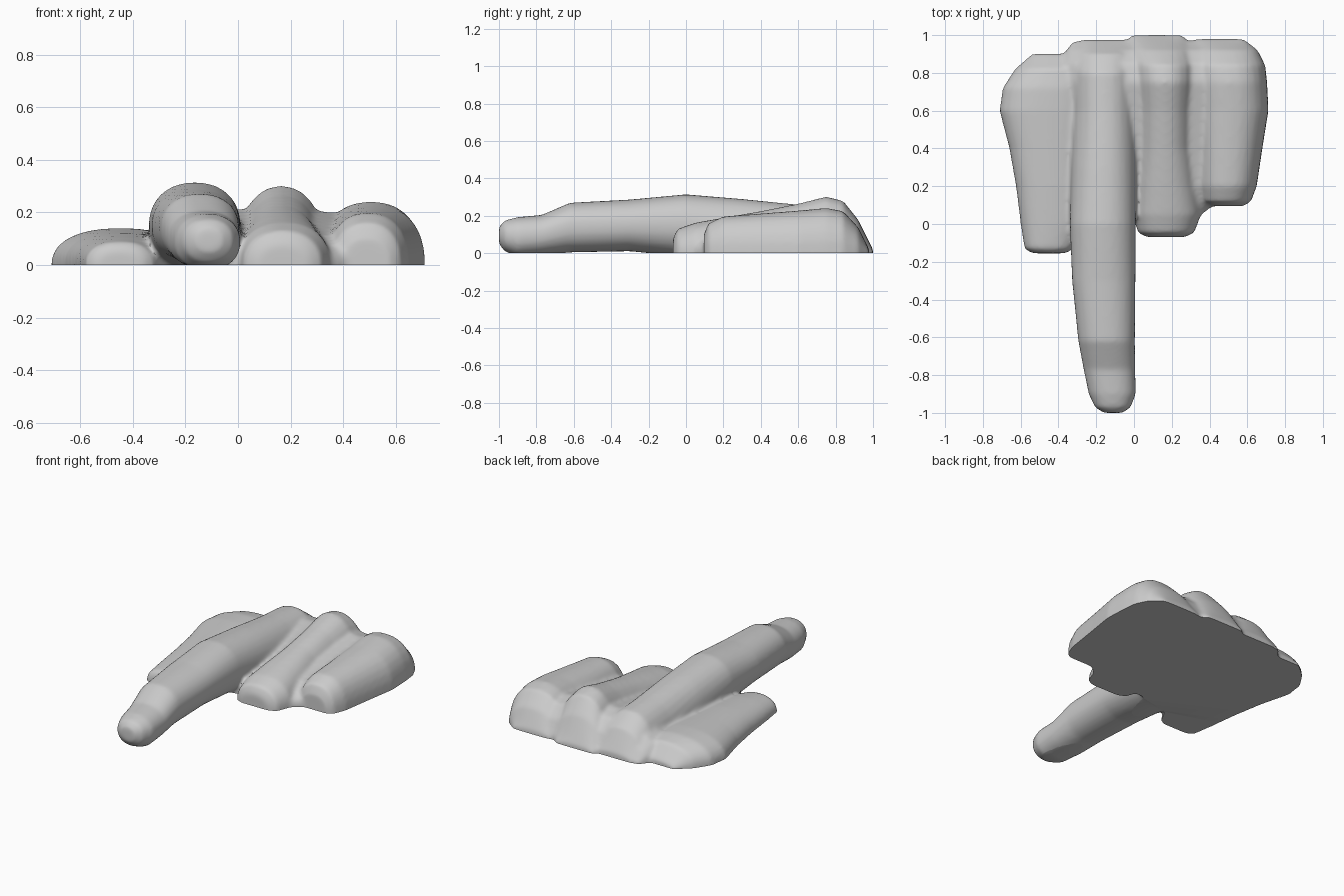
import bpy, bmesh
from math import cos, sin, tau, copysign

cube = bpy.data.objects.get("Cube")
if cube:
    bpy.data.objects.remove(cube)

grey = bpy.data.materials.new("stone grey")
grey.use_nodes = True
grey.diffuse_color = (0.6, 0.6, 0.6, 1)
grey.node_tree.nodes["Principled BSDF"].inputs["Base Color"].default_value = (0.6, 0.6, 0.6, 1)

bm = bmesh.new()
SIDES = 28


def loft(stations, power=2.2):
    """Closed tube along y; each station is y, x centre, half width, top, bottom."""
    rings = []
    for y, x, w, top, bottom in stations:
        ring = []
        for i in range(SIDES):
            c, s = cos(tau * i / SIDES), sin(tau * i / SIDES)
            px = copysign(abs(c) ** (2 / power), c) * w
            pz = copysign(abs(s) ** (2 / power), s) * (top - bottom) / 2
            ring.append(bm.verts.new((x + px, y, (top + bottom) / 2 + pz)))
        rings.append(ring)
    for a, b in zip(rings, rings[1:]):
        for i in range(SIDES):
            j = (i + 1) % SIDES
            bm.faces.new((a[i], a[j], b[j], b[i]))
    bm.faces.new(rings[0][::-1])
    bm.faces.new(rings[-1])


def mound(stations, power=2.2):
    """Loft whose widest line lies on the ground."""
    loft([(y, x, w, t, -t) for y, x, w, t in stations], power)


# Pointing finger
loft([(-1.0, -.11, .05, .14, .05), (-.97, -.112, .095, .175, .01),
      (-.9, -.115, .125, .193, -.02), (-.77, -.13, .137, .205, -.012),
      (-.62, -.145, .15, .27, .004), (-.3, -.16, .168, .287, .01),
      (0, -.165, .175, .315, -.02), (.3, -.16, .175, .29, -.1),
      (.6, -.155, .18, .26, -.25), (.8, -.155, .18, .245, -.24),
      (.9, -.15, .17, .17, -.17), (.975, -.14, .14, .03, -.03)])

# Curled middle finger
mound([(-.07, .17, .1, .08), (-.045, .17, .15, .13), (.05, .175, .18, .163),
       (.2, .17, .17, .19), (.4, .165, .155, .225), (.6, .165, .16, .265),
       (.75, .165, .175, .303), (.84, .16, .18, .28), (.92, .14, .18, .18),
       (1.0, .12, .14, .02)])

# Curled outer fingers
mound([(.095, .49, .09, .1), (.12, .49, .13, .16), (.2, .495, .155, .197),
       (.4, .505, .175, .212), (.6, .515, .197, .228), (.75, .505, .2, .242),
       (.84, .495, .2, .225), (.92, .48, .175, .14), (.98, .45, .13, .02)], 2.3)

# Thumb
mound([(-.155, -.45, .09, .06), (-.13, -.45, .13, .09), (0, -.43, .17, .105),
       (.2, -.43, .195, .12), (.4, -.44, .22, .13), (.6, -.45, .262, .14),
       (.72, -.44, .255, .14), (.82, -.41, .22, .12), (.9, -.37, .17, .03)], 2.3)

# Back of the hand, bridging the knuckles
mound([(.02, .02, .3, .07), (.2, .1, .45, .12), (.45, .1, .47, .165),
       (.75, .1, .49, .215), (.85, .1, .49, .19), (.92, .1, .46, .12),
       (.97, .1, .42, .02)], 2.8)

mesh = bpy.data.meshes.new("pointing_hand")
bmesh.ops.recalc_face_normals(bm, faces=bm.faces)
bm.to_mesh(mesh)
bm.free()
hand = bpy.data.objects.new("pointing_hand", mesh)
bpy.context.collection.objects.link(hand)

# Fuse the digits into one soft skin
remesh = hand.modifiers.new("fuse", 'REMESH')
remesh.mode = 'VOXEL'
remesh.voxel_size = 0.012
smooth = hand.modifiers.new("soften", 'SMOOTH')
smooth.factor = 0.5
smooth.iterations = 10
graph = bpy.context.evaluated_depsgraph_get()
fused = bpy.data.meshes.new_from_object(hand.evaluated_get(graph))
hand.modifiers.clear()
hand.data = fused

# Slice flat on the ground and close the base
bm = bmesh.new()
bm.from_mesh(fused)
bmesh.ops.bisect_plane(bm, geom=bm.verts[:] + bm.edges[:] + bm.faces[:], dist=1e-5,
                       plane_co=(0, 0, 0), plane_no=(0, 0, 1), clear_inner=True)
rim = [e for e in bm.edges if e.is_boundary]
base = bmesh.ops.holes_fill(bm, edges=rim, sides=0)["faces"]
bmesh.ops.triangulate(bm, faces=base)
bmesh.ops.recalc_face_normals(bm, faces=bm.faces)
bm.to_mesh(fused)
bm.free()

fused.materials.clear()
fused.materials.append(grey)
bpy.context.view_layer.objects.active = hand
hand.select_set(True)
bpy.ops.object.shade_smooth_by_angle(angle=0.7)
